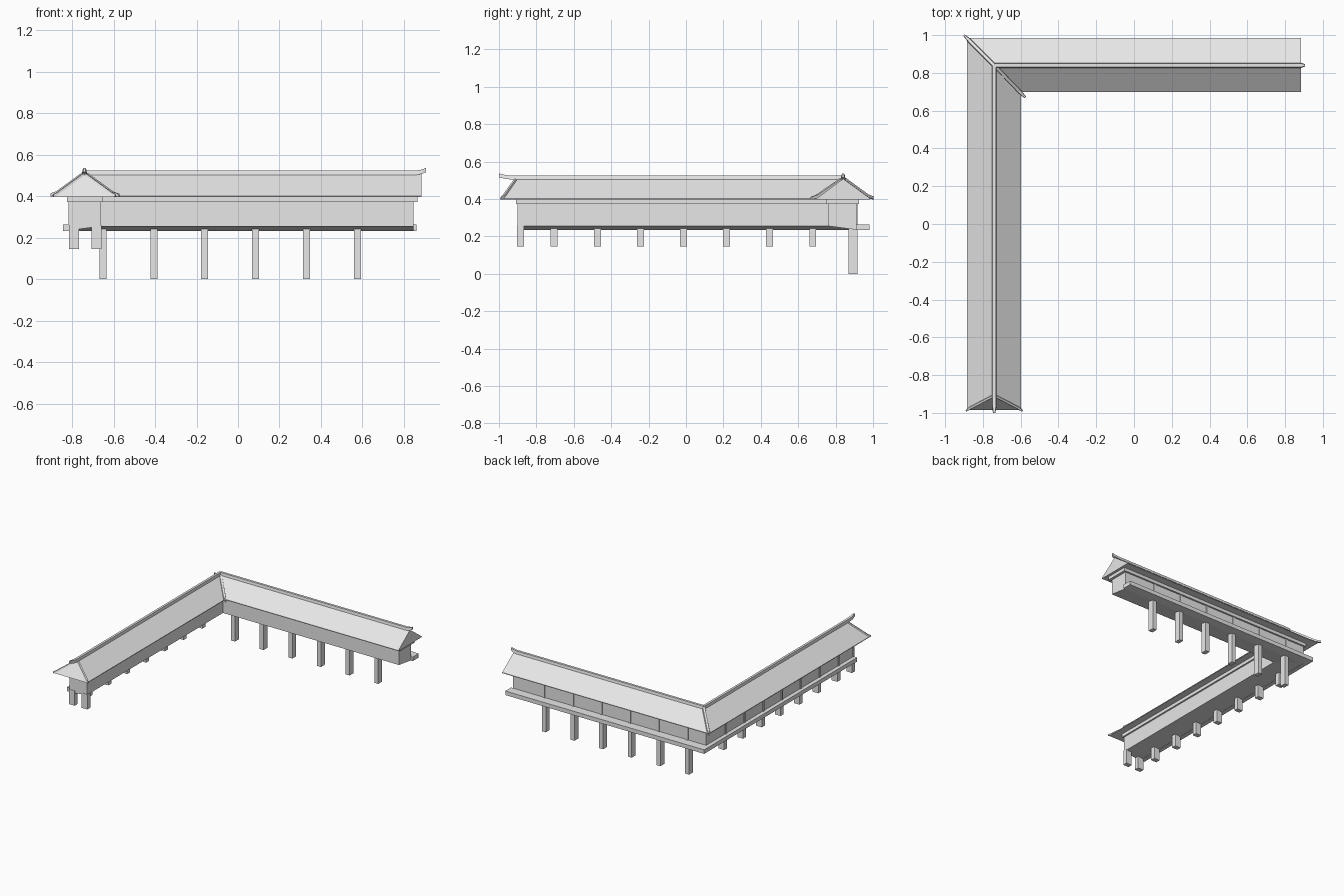
import bpy, bmesh
from mathutils import Vector

if "Cube" in bpy.data.objects:
    bpy.data.objects.remove(bpy.data.objects["Cube"], do_unlink=True)

mat = bpy.data.materials.new("plain grey")
mat.use_nodes = True
grey = (0.8, 0.8, 0.8, 1)
mat.diffuse_color = grey
mat.node_tree.nodes["Principled BSDF"].inputs["Base Color"].default_value = grey

AX, BY = -0.74, 0.84          # centre lines of the long and the cross wing


def finish(name, bm):
    bmesh.ops.recalc_face_normals(bm, faces=bm.faces)
    mesh = bpy.data.meshes.new(name)
    bm.to_mesh(mesh)
    bm.free()
    mesh.materials.append(mat)
    obj = bpy.data.objects.new(name, mesh)
    bpy.context.collection.objects.link(obj)
    return obj


def loft(name, sections):
    """Skin a closed solid through matching cross-sections."""
    bm = bmesh.new()
    rings = [[bm.verts.new(p) for p in s] for s in sections]
    n = len(rings[0])
    for a, b in zip(rings, rings[1:]):
        for i in range(n):
            j = (i + 1) % n
            bm.faces.new((a[i], a[j], b[j], b[i]))
    bm.faces.new(rings[0])
    bm.faces.new(rings[-1])
    return finish(name, bm)


def wing_sweep(name, profile, front, end):
    """Sweep (outward offset, height, front inset) around the mitred corner."""
    return loft(name, [
        [(AX - o, front + inset, z) for o, z, inset in profile],
        [(AX - o, BY + o, z) for o, z, inset in profile],
        [(end, BY + o, z) for o, z, inset in profile]])


def box(name, x0, x1, y0, y1, z0, z1):
    return loft(name, [[(x0, y0, z), (x1, y0, z), (x1, y1, z), (x0, y1, z)]
                       for z in (z0, z1)])


def bar(name, points, width, height):
    """Rectangular tile strip along a path, narrowing at its last point."""
    pts = [Vector(p) for p in points]
    run = pts[-1] - pts[0]
    side = Vector((-run.y, run.x, 0)).normalized() * width / 2
    up = Vector((0, 0, height))
    sections = []
    for p in pts:
        s = side * (0.5 if p is pts[-1] else 1)
        sections.append([p - s, p + s, p + s * 0.7 + up, p - s * 0.7 + up])
    return loft(name, sections)


# Corridor walls and floor, with the underside falling to the outer edge
wing_sweep("corridor_body", [(0.072, 0.235, 0), (0.072, 0.385, 0),
                             (-0.078, 0.385, 0), (-0.078, 0.255, 0)], -0.90, 0.845)
# Wall plate under the eaves
wing_sweep("wall_plate", [(0.085, 0.372, 0), (0.085, 0.402, 0),
                          (-0.09, 0.402, 0), (-0.09, 0.372, 0)], -0.91, 0.865)
# Roof with a hipped front and a straight gable
wing_sweep("roof", [(0.145, 0.397, 0), (0.145, 0.402, 0), (0, 0.508, 0.08),
                    (-0.142, 0.402, 0), (-0.142, 0.397, 0)], -0.985, 0.885)

# Ridges with upturned tips
bar("long_ridge", [(AX, BY, 0.503), (AX, -0.91, 0.503), (AX, -0.96, 0.506),
                   (AX, -1.0, 0.516)], 0.026, 0.021)
bar("cross_ridge", [(AX, BY, 0.503), (0.86, BY, 0.503), (0.885, BY, 0.507),
                    (0.905, BY, 0.515)], 0.026, 0.021)

# Strips on the mitre and on the hipped front
bar("outer_corner_strip", [(AX, BY, 0.503), (-0.87, 0.97, 0.408),
                           (-0.9, 1.0, 0.398)], 0.022, 0.016)
bar("inner_corner_strip", [(AX, BY, 0.503), (-0.605, 0.70, 0.406),
                           (-0.575, 0.67, 0.396)], 0.022, 0.016)
for side in (-1, 1):
    bar("front_hip_strip", [(AX, -0.908, 0.503), (AX + side * 0.13, -0.976, 0.408),
                            (AX + side * 0.15, -0.99, 0.397)], 0.016, 0.012)

# Outer ledges
box("long_ledge", -0.843, AX - 0.07, -0.89, 0.98, 0.233, 0.264)
box("cross_ledge", -0.843, 0.86, BY + 0.07, 0.982, 0.233, 0.264)

# Stilts and the wall posts above them
for i in range(8):
    y = -0.013 + 0.23 * (i - 4)
    if i == 0:
        y = -0.885
        continue_x = (-0.79, -0.682)
    else:
        continue_x = (-0.79,)
    if i == 1:
        y = -0.706
    for x in continue_x:
        box("long_stilt", x - 0.024, x + 0.024, y - 0.018, y + 0.018, 0.145, 0.26)
    box("long_wall_post", AX - 0.078, AX - 0.07, y - 0.008, y + 0.008, 0.26, 0.375)
for i in range(6):
    x = -0.651 + 0.2453 * i
    box("cross_stilt", x - 0.017, x + 0.017, 0.869, 0.917, 0, 0.255)
    box("cross_wall_post", x - 0.008, x + 0.008, BY + 0.07, BY + 0.078, 0.26, 0.375)
